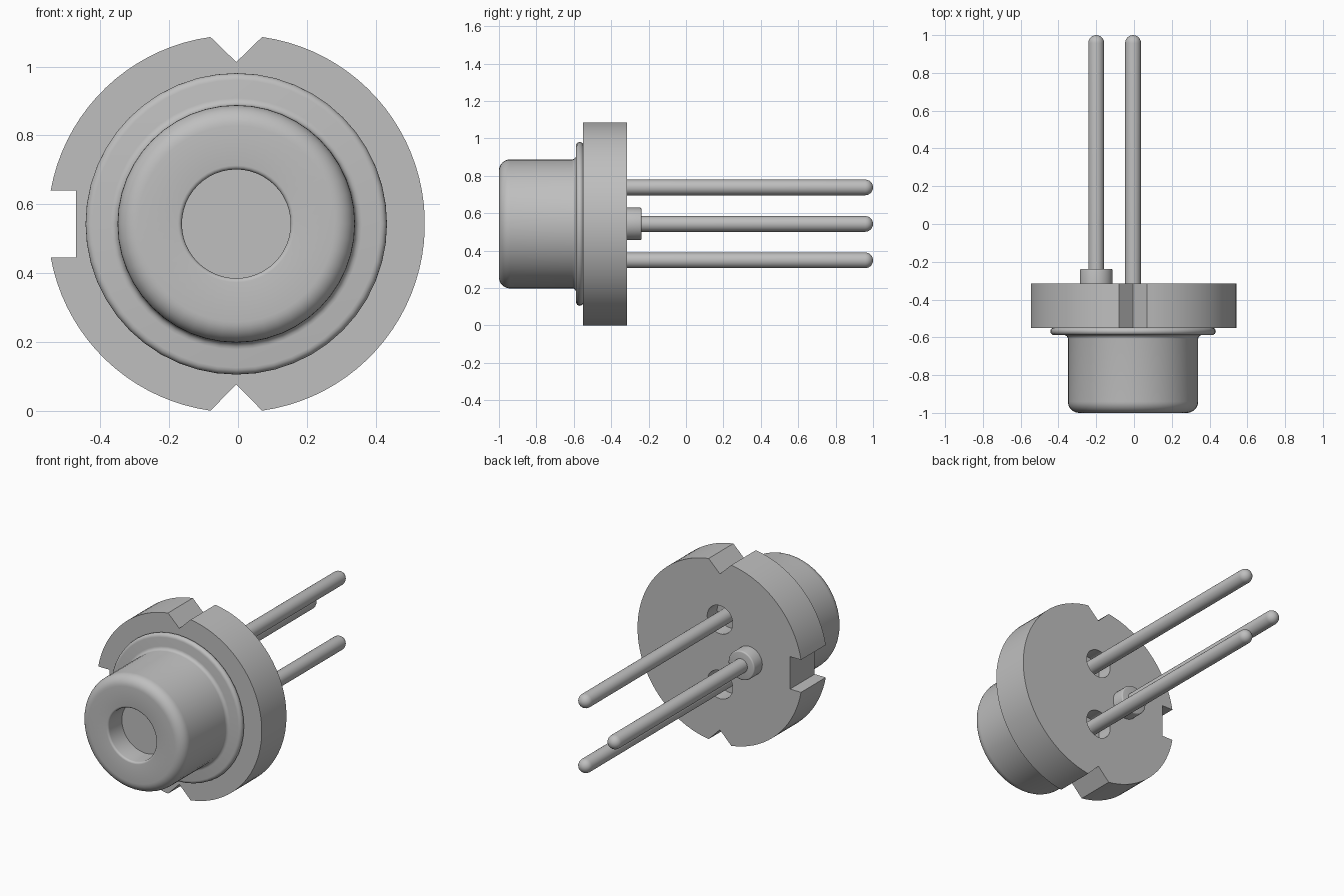
import bpy, bmesh, math

cube = bpy.data.objects.get("Cube")
if cube:
    bpy.data.objects.remove(cube, do_unlink=True)

CX, CZ = -0.005, 0.543          # axis of the round body
BASE_FRONT, BASE_BACK = -0.55, -0.315
R_BASE = 0.548

metal = bpy.data.materials.new("grey_metal")
metal.use_nodes = True
GREY = (0.52, 0.52, 0.52, 1)
metal.diffuse_color = GREY
metal.node_tree.nodes["Principled BSDF"].inputs["Base Color"].default_value = GREY


def finish(bm, name, angle=35):
    bmesh.ops.remove_doubles(bm, verts=bm.verts, dist=1e-5)
    bmesh.ops.recalc_face_normals(bm, faces=bm.faces)
    mesh = bpy.data.meshes.new(name)
    bm.to_mesh(mesh)
    bm.free()
    mesh.materials.append(metal)
    ob = bpy.data.objects.new(name, mesh)
    bpy.context.collection.objects.link(ob)
    smooth(ob, angle)
    return ob


def smooth(ob, angle=35):
    bpy.ops.object.select_all(action='DESELECT')
    ob.select_set(True)
    bpy.context.view_layer.objects.active = ob
    bpy.ops.object.shade_smooth_by_angle(angle=math.radians(angle))


def arc(r, y, rad, a0, a1, n=6):
    """Points (radius, y) on a small arc, angles in degrees."""
    steps = [math.radians(a0 + (a1 - a0) * i / n) for i in range(n + 1)]
    return [(r + rad * math.cos(a), y + rad * math.sin(a)) for a in steps]


def lathe(name, profile, x=CX, z=CZ, seg=48):
    """Spin a (radius, y) profile about an axis parallel to y."""
    bm = bmesh.new()
    rings = [[bm.verts.new((x + r * math.cos(2 * math.pi * i / seg), y,
                            z + r * math.sin(2 * math.pi * i / seg)))
              for i in range(seg)] for r, y in profile]
    for a, b in zip(rings, rings[1:]):
        for i in range(seg):
            j = (i + 1) % seg
            bm.faces.new((a[i], a[j], b[j], b[i]))
    return finish(bm, name)


# Base disc outline: a circle with two V notches and one square notch
def rim(angle):
    return (R_BASE * math.cos(angle), R_BASE * math.sin(angle))


v_half = math.asin(0.075 / R_BASE)
s_half = math.asin(0.0975 / R_BASE)
notches = [
    (math.pi / 2, v_half, [(0, 0.47)]),
    (math.pi, s_half, [(-0.466, 0.0975), (-0.466, -0.0975)]),
    (3 * math.pi / 2, v_half, [(0, -0.467)]),
]
outline, start = [], -math.pi / 2 + v_half
for mid, half, inner in notches:
    end = mid - half
    n = max(8, round((end - start) / math.radians(4)))
    outline += [rim(start + (end - start) * i / n) for i in range(n + 1)]
    outline += inner
    start = mid + half

bm = bmesh.new()
face = bm.faces.new([bm.verts.new((CX + x, BASE_FRONT, CZ + z)) for x, z in outline])
ext = bmesh.ops.extrude_face_region(bm, geom=[face])
bmesh.ops.translate(bm, vec=(0, BASE_BACK - BASE_FRONT, 0),
                    verts=[v for v in ext["geom"] if isinstance(v, bmesh.types.BMVert)])
base = finish(bm, "base_disc", 30)

# Round recesses in the back where the upper and lower pins enter
for z in (CZ + 0.195, CZ - 0.195):
    cutter = lathe("recess_cutter", [(0, -0.41), (0.085, -0.41), (0.085, -0.2), (0, -0.2)],
                   z=z, seg=32)
    cutter.hide_render = True
    mod = base.modifiers.new("recess", 'BOOLEAN')
    mod.operation = 'DIFFERENCE'
    mod.solver = 'EXACT'
    mod.object = cutter
    bpy.context.view_layer.objects.active = base
    bpy.ops.object.modifier_apply(modifier=mod.name)
    bpy.data.objects.remove(cutter, do_unlink=True)
smooth(base, 30)

# Cap: aperture wall, rounded lip, front face, side, fillet and rolled flange
cap = [(0.158, -0.86)]
cap += arc(0.170, -0.988, 0.012, 180, 270, 4)
cap += arc(0.285, -0.94, 0.06, -90, 0, 8)
cap += arc(0.365, -0.608, 0.02, 180, 90, 4)
cap += arc(0.418, -0.568, 0.02, -90, 90, 8)
cap += [(0.30, BASE_FRONT + 0.002)]
lathe("cap", cap)
lathe("window", [(0, -0.87), (0.17, -0.87), (0.17, -0.85), (0, -0.85)])

# Pins with domed ends
R_PIN = 0.042
for name, x, z in (("upper_pin", CX, CZ + 0.195),
                   ("lower_pin", CX, CZ - 0.195),
                   ("side_pin", -0.2, CZ)):
    profile = [(0, -0.42), (R_PIN, -0.42)]
    profile += arc(0, 1 - R_PIN, R_PIN, 0, 90, 6)
    lathe(name, profile, x, z, 24)

# Collar around the side pin
collar = [(0, -0.33), (0.087, -0.33)] + arc(0.079, -0.246, 0.008, 0, 90, 3) + [(0, -0.238)]
lathe("pin_collar", collar, -0.2, CZ, 32)
